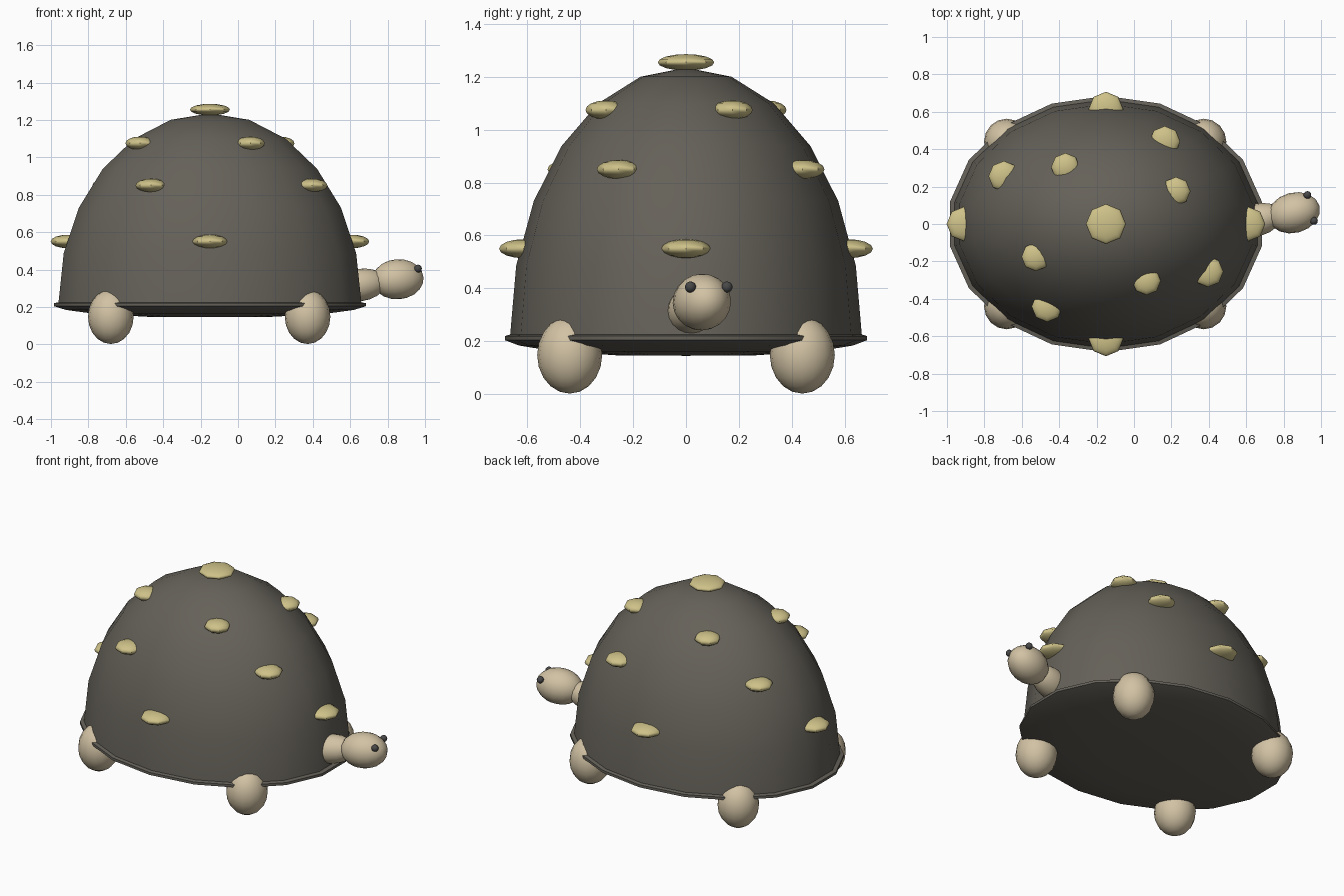
import bpy
from math import sin, cos, radians, pi

cube = bpy.data.objects.get("Cube")
if cube:
    bpy.data.objects.remove(cube, do_unlink=True)

CX = -0.15                      # shell centre
RX, RY, BASE, HEIGHT = 0.822, 0.665, 0.225, 1.01


def material(name, rgb):
    m = bpy.data.materials.new(name)
    m.use_nodes = True
    m.diffuse_color = (*rgb, 1)
    m.node_tree.nodes["Principled BSDF"].inputs["Base Color"].default_value = (*rgb, 1)
    return m


shell_grey = material("shell grey", (0.13, 0.12, 0.10))
skin = material("tan skin", (0.64, 0.54, 0.37))
bump_yellow = material("bump yellow", (0.62, 0.54, 0.25))
eye_grey = material("eye grey", (0.065, 0.065, 0.065))


def finish(obj, name, mat):
    obj.name = name
    obj.data.materials.append(mat)
    bpy.ops.object.select_all(action="DESELECT")
    obj.select_set(True)
    bpy.context.view_layer.objects.active = obj
    bpy.ops.object.shade_smooth_by_angle(angle=radians(40))
    return obj


def ellipsoid(name, mat, loc, radii, segments=16, rings=10, rot=(0, 0, 0)):
    bpy.ops.mesh.primitive_uv_sphere_add(segments=segments, ring_count=rings, location=loc,
                                         rotation=[radians(a) for a in rot])
    obj = bpy.context.object
    obj.scale = radii
    return finish(obj, name, mat)


def lathe(name, mat, profile, sides):
    """Closed oval lathe: the profile runs from bottom pole to top pole."""
    verts, faces = [(CX, 0, profile[0][1])], []
    rings = profile[1:-1]
    for r, z in rings:
        for i in range(sides):
            a = pi / 2 + 2 * pi * i / sides
            verts.append((CX + RX * r * cos(a), RY * r * sin(a), z))
    verts.append((CX, 0, profile[-1][1]))
    top = len(verts) - 1
    last = 1 + (len(rings) - 1) * sides
    for i in range(sides):
        j = (i + 1) % sides
        faces.append((0, 1 + j, 1 + i))
        faces.append((last + i, last + j, top))
        for k in range(len(rings) - 1):
            a = 1 + k * sides
            faces.append((a + i, a + j, a + sides + j, a + sides + i))
    mesh = bpy.data.meshes.new(name)
    mesh.from_pydata(verts, [], faces)
    obj = bpy.data.objects.new(name, mesh)
    bpy.context.collection.objects.link(obj)
    return finish(obj, name, mat)


# Shell: shallow belly, thin rim and tall dome
profile = [(0, 0.145), (0.4, 0.147), (0.75, 0.162), (0.95, 0.184),
           (1.03, 0.204), (1.03, 0.22), (1.0, BASE)]
for deg in range(75, 0, -15):
    profile.append((sin(radians(deg)), BASE + HEIGHT * cos(radians(deg))))
profile.append((0, BASE + HEIGHT))
lathe("shell", shell_grey, profile, 18)

# Bumps: one cap and three staggered rings
ellipsoid("top_bump", bump_yellow, (CX, 0, 1.255), (0.107, 0.107, 0.031), 8, 8)
for row, (z, start, size) in enumerate([(0.55, 0, 0.093), (0.85, 60, 0.083), (1.075, 30, 0.077)]):
    reach = (1 - ((z - BASE) / HEIGHT) ** 2) ** 0.5 * 0.975
    for i in range(4):
        a = radians(start + 90 * i)
        loc = (CX + RX * reach * cos(a), RY * reach * sin(a), z)
        ellipsoid(f"bump_{row + 1}_{i + 1}", bump_yellow, loc, (size, size, 0.036), 8, 8)

# Feet
for side, y in (("right", -0.44), ("left", 0.44)):
    for end, x in (("rear", -0.68), ("front", 0.372)):
        ellipsoid(f"{end}_{side}_foot", skin, (x, y, 0.148), (0.122, 0.123, 0.146))

# Neck, head and eyes
ellipsoid("neck", skin, (0.65, 0.02, 0.317), (0.15, 0.088, 0.087), rot=(0, -8, 15))
ellipsoid("head", skin, (0.855, 0.06, 0.348), (0.142, 0.108, 0.107), rot=(0, -4, 15))
for side, loc in (("right", (0.962, 0.017, 0.405)), ("left", (0.927, 0.155, 0.405))):
    ellipsoid(f"{side}_eye", eye_grey, loc, (0.021, 0.021, 0.021), 12, 8)
